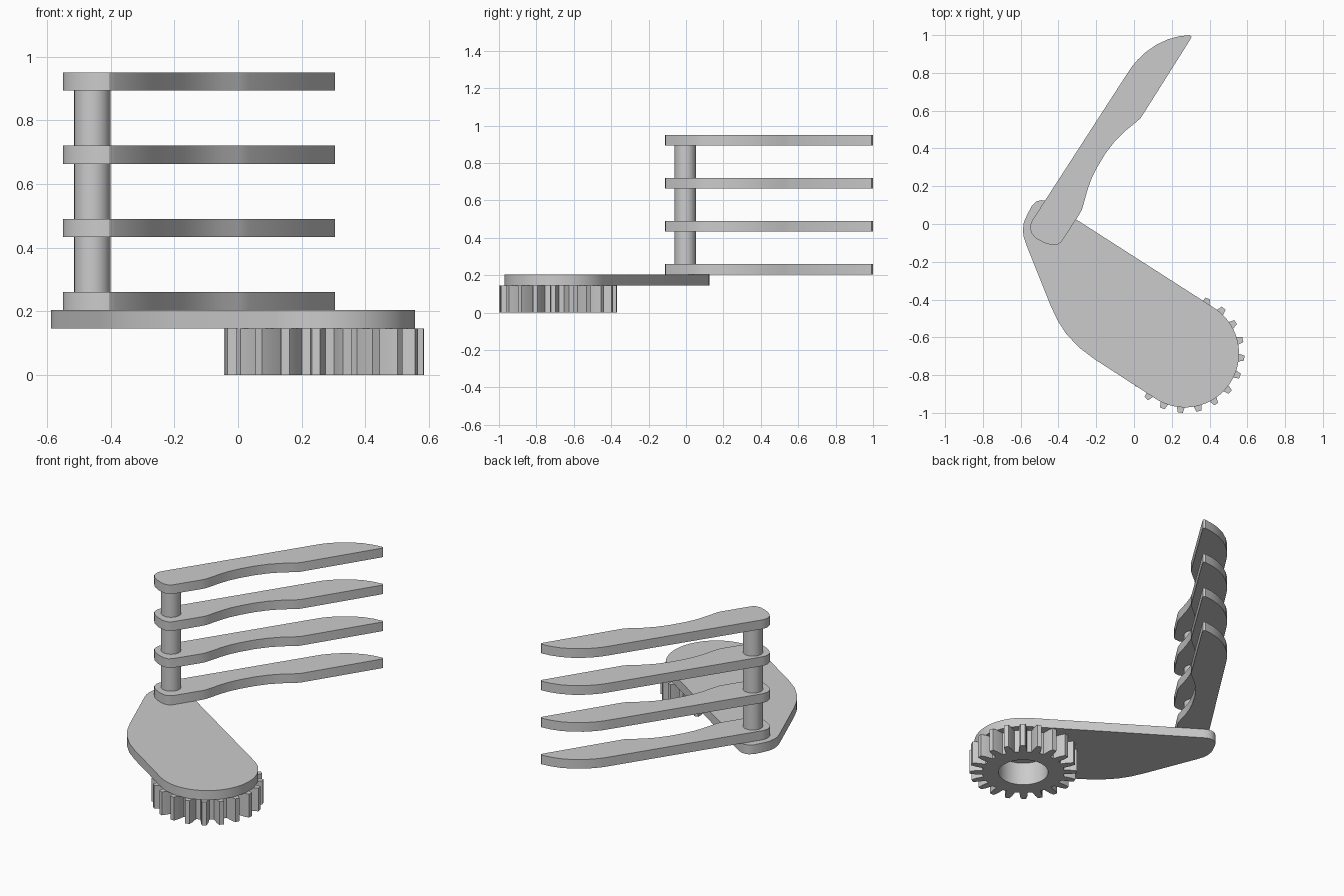
import bpy, bmesh, math

cube = bpy.data.objects.get("Cube")
if cube:
    bpy.data.objects.remove(cube, do_unlink=True)

grey = bpy.data.materials.new("light_grey")
grey.use_nodes = True
grey.diffuse_color = (0.6, 0.6, 0.6, 1)
grey.node_tree.nodes["Principled BSDF"].inputs["Base Color"].default_value = (0.6, 0.6, 0.6, 1)


def finish(name, bm):
    """Turn a bmesh into a smooth-shaded grey object with sharp edges kept."""
    bmesh.ops.recalc_face_normals(bm, faces=bm.faces)
    mesh = bpy.data.meshes.new(name)
    bm.to_mesh(mesh)
    bm.free()
    mesh.materials.append(grey)
    obj = bpy.data.objects.new(name, mesh)
    bpy.context.collection.objects.link(obj)
    bpy.ops.object.select_all(action='DESELECT')
    obj.select_set(True)
    bpy.context.view_layer.objects.active = obj
    bpy.ops.object.shade_smooth_by_angle(angle=math.radians(30))


def slab(name, outline, z0, z1):
    """Extrude a flat outline from z0 up to z1."""
    bm = bmesh.new()
    face = bm.faces.new([bm.verts.new((x, y, z0)) for x, y in outline])
    top = bmesh.ops.extrude_face_region(bm, geom=[face], use_keep_orig=True)["geom"]
    for v in top:
        if isinstance(v, bmesh.types.BMVert):
            v.co.z = z1
    finish(name, bm)


def arc(cx, cy, r, a0, a1, n):
    return [(cx + r * math.cos(math.radians(a0 + (a1 - a0) * i / n)),
             cy + r * math.sin(math.radians(a0 + (a1 - a0) * i / n))) for i in range(n + 1)]


GX, GY = 0.27, -0.685
PLATE_Z, PLATE_TOP, THICK = 0.145, 0.203, 0.057

# Base arm: round end over the gear, narrowing towards the post
arm = arc(GX, GY, 0.286, -122.5, 57.5, 36) + [
    (-0.44, 0.11), (-0.465, 0.122), (-0.49, 0.126), (-0.515, 0.12), (-0.54, 0.098),
    (-0.565, 0.05), (-0.583, 0.01), (-0.588, -0.03), (-0.585, -0.065), (-0.572, -0.105),
    (-0.44, -0.435), (-0.405, -0.51), (-0.36, -0.58), (-0.29, -0.655), (-0.21, -0.715)]
slab("base_arm", arm, PLATE_Z, PLATE_TOP)

# Gear with a round bore: strips of quads between tooth profile and bore
TEETH, BORE = 20, 0.145
tooth = [(-5.8, 0.24), (-4.2, 0.285), (-2.4, 0.315), (2.4, 0.315), (4.2, 0.285), (5.8, 0.24)]
bm = bmesh.new()
rings = []
for t in range(TEETH):
    for k, (da, r) in enumerate(tooth):
        a = math.radians(t * 360 / TEETH - 4.5 + da)
        b = math.radians((t + (k - 2.5) / len(tooth)) * 360 / TEETH - 4.5)
        rings.append([bm.verts.new((GX + rad * math.cos(ang), GY + rad * math.sin(ang), z))
                      for rad, ang, z in ((r, a, 0), (r, a, PLATE_Z),
                                          (BORE, b, PLATE_Z), (BORE, b, 0))])
for i, p in enumerate(rings):
    q = rings[(i + 1) % len(rings)]
    for j in range(4):
        k = (j + 1) % 4
        bm.faces.new((p[j], q[j], q[k], p[k]))
finish("gear", bm)

# Post that carries the blades
slab("post", arc(-0.458, -0.004, 0.057, 0, 350, 35), PLATE_TOP, 0.92)

# Four identical curved blades
blade = [(-0.55, -0.02), (-0.544, -0.047), (-0.52, -0.075), (-0.475, -0.1), (-0.435, -0.112),
         (-0.405, -0.11), (-0.385, -0.095), (-0.29, 0.05), (-0.276, 0.075), (-0.267, 0.105),
         (-0.245, 0.185), (-0.225, 0.24), (-0.195, 0.3), (-0.15, 0.375), (-0.1, 0.44),
         (-0.05, 0.49), (0.0, 0.53), (0.035, 0.56), (0.3, 0.98), (0.305, 0.992), (0.295, 1.0),
         (0.24, 0.994), (0.18, 0.978), (0.12, 0.95), (0.065, 0.912), (0.02, 0.87),
         (-0.01, 0.835), (-0.04, 0.79), (-0.535, 0.025), (-0.546, 0.003)]
for i in range(4):
    z = PLATE_TOP + i * 0.23
    slab(f"blade_{i + 1}", blade, z, z + THICK)
